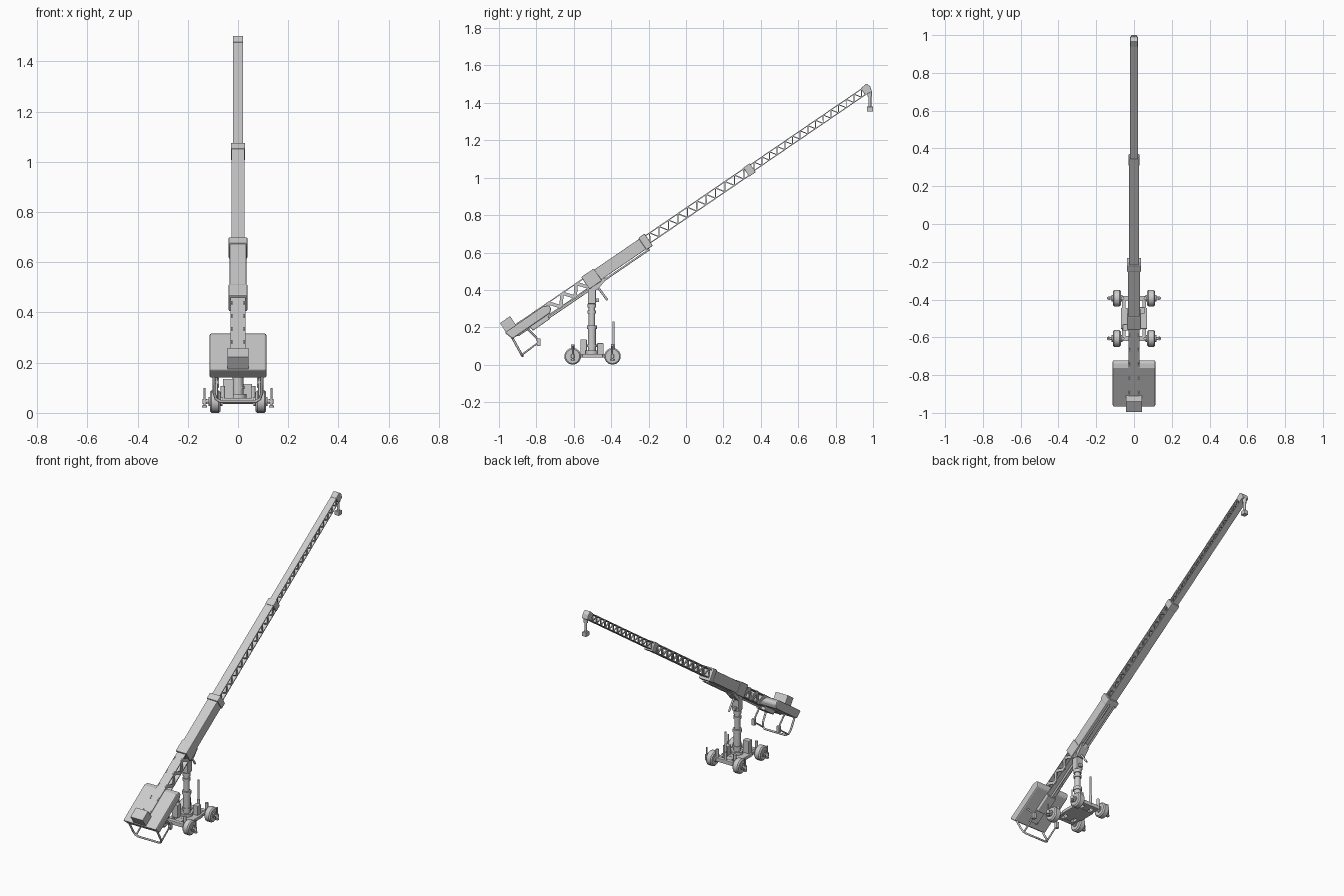
import bpy, bmesh, math
from mathutils import Matrix, Vector

if "Cube" in bpy.data.objects:
    bpy.data.objects.remove(bpy.data.objects["Cube"])

# Boom frame: local y runs along the boom, local z is its upper normal
BOOM = Matrix.Translation((0, -0.5, 0.46)) @ Matrix.Rotation(math.radians(34.3), 4, 'X')
WORLD = Matrix.Identity(4)


def finish(name, bm, frame=WORLD, bevel=0, smooth=False):
    bmesh.ops.recalc_face_normals(bm, faces=bm.faces)
    me = bpy.data.meshes.new(name)
    bm.to_mesh(me)
    bm.free()
    ob = bpy.data.objects.new(name, me)
    bpy.context.collection.objects.link(ob)
    ob.matrix_world = frame
    if bevel:
        mod = ob.modifiers.new("bevel", 'BEVEL')
        mod.width, mod.segments = bevel, 2
    if smooth:
        bpy.ops.object.select_all(action='DESELECT')
        ob.select_set(True)
        bpy.context.view_layer.objects.active = ob
        bpy.ops.object.shade_smooth_by_angle(angle=math.radians(35))
    return ob


def add_box(bm, x, y, z, rot=WORLD):
    size = [b - a for a, b in (x, y, z)]
    mid = [(a + b) / 2 for a, b in (x, y, z)]
    bmesh.ops.create_cube(bm, size=1, matrix=Matrix.Translation(mid) @ rot @ Matrix.Diagonal((*size, 1)))


def box(name, x, y, z, frame=WORLD, bevel=0):
    bm = bmesh.new()
    add_box(bm, x, y, z)
    return finish(name, bm, frame, bevel)


def add_rod(bm, p, q, r, r2=None, n=12):
    p, q = Vector(p), Vector(q)
    d = q - p
    m = Matrix.Translation((p + q) / 2) @ d.to_track_quat('Z', 'Y').to_matrix().to_4x4()
    bmesh.ops.create_cone(bm, cap_ends=True, segments=n, radius1=r, radius2=r2 or r, depth=d.length, matrix=m)


def rods(name, items, frame=WORLD, n=12):
    bm = bmesh.new()
    for p, q, r in items:
        add_rod(bm, p, q, r, n=n)
    return finish(name, bm, frame, smooth=True)


def prism(name, pts, hw, frame=WORLD, bevel=0):
    bm = bmesh.new()
    face = bm.faces.new([bm.verts.new((-hw, y, z)) for y, z in pts])
    ext = bmesh.ops.extrude_face_region(bm, geom=[face])
    bmesh.ops.translate(bm, vec=(2 * hw, 0, 0), verts=[v for v in ext['geom'] if isinstance(v, bmesh.types.BMVert)])
    return finish(name, bm, frame, bevel)


def tube(name, pts, r):
    cu = bpy.data.curves.new(name, 'CURVE')
    cu.dimensions, cu.bevel_depth, cu.bevel_resolution, cu.use_fill_caps = '3D', r, 2, True
    sp = cu.splines.new('POLY')
    sp.points.add(len(pts) - 1)
    for pt, co in zip(sp.points, pts):
        pt.co = (*co, 1)
    ob = bpy.data.objects.new(name, cu)
    bpy.context.collection.objects.link(ob)
    return ob


def truss(name, u0, u1, hw, w0, w1, bays, bar, t=0.006):
    """Solid top and bottom panels with zigzag lattice on both sides."""
    bm = bmesh.new()
    for z in ((w0, w0 + t), (w1 - t, w1)):
        add_box(bm, (-hw, hw), (u0, u1), z)
    step = (u1 - u0) / bays
    for side in (-1, 1):
        x = side * (hw - 0.004)
        for i in range(bays):
            for a, b in ((i, i + 0.5), (i + 1, i + 0.5)):
                p, q = Vector((u0 + a * step, w0 + t / 2)), Vector((u0 + b * step, w1 - t / 2))
                c, d = (p + q) / 2, q - p
                rot = Matrix.Rotation(math.atan2(d.y, d.x), 4, 'X')
                add_box(bm, (x - 0.003, x + 0.003), (c.x - d.length / 2, c.x + d.length / 2),
                        (c.y - bar / 2, c.y + bar / 2), rot)
    return finish(name, bm, BOOM)


# Telescoping boom sections and collars
truss("rear_boom_truss", -0.50, -0.04, 0.029, -0.032, 0.031, 5, 0.018)
box("main_boom_box", (-0.033, 0.033), (0.03, 0.34), (-0.031, 0.035), BOOM, 0.003)
box("pivot_collar", (-0.037, 0.037), (-0.045, 0.036), (-0.037, 0.041), BOOM, 0.004)
box("front_collar", (-0.038, 0.038), (0.325, 0.366), (-0.036, 0.042), BOOM, 0.005)
truss("middle_boom_truss", 0.36, 1.03, 0.026, -0.019, 0.033, 11, 0.006)
box("middle_collar", (-0.028, 0.028), (1.0, 1.042), (-0.021, 0.036), BOOM, 0.003)
truss("outer_boom_truss", 1.04, 1.785, 0.02, -0.012, 0.03, 15, 0.005, 0.005)
rods("boom_under_rail", [((x, 0.03, -0.042), (x, 0.34, -0.042), 0.005) for x in (-0.018, 0.018)]
     + [((0, -0.40, -0.04), (0, -0.04, -0.04), 0.006)], BOOM)

# Tip head and hanging camera arm
prism("boom_tip_head", [(0.935, 1.478), (0.965, 1.503), (0.985, 1.488), (0.994, 1.462), (0.985, 1.455), (0.955, 1.445)],
      0.02, bevel=0.003)
rods("hanging_arm", [((0, 0.983, 1.375), (0, 0.983, 1.47), 0.008), ((0, 0.983, 1.435), (0, 0.983, 1.46), 0.012)])
box("hanging_mount", (-0.015, 0.015), (0.967, 1.0), (1.354, 1.38), bevel=0.003)

# Counterweight housing with chamfered underside
prism("counterweight_housing", [(-0.55, 0.026), (-0.535, -0.025), (-0.29, -0.025), (-0.272, -0.006),
                                (-0.272, 0.012), (-0.30, 0.027)], 0.113, BOOM, 0.007)
box("counterweight_top_box", (-0.042, 0.042), (-0.543, -0.477), (0.024, 0.083), BOOM, 0.001)
box("housing_under_block", (-0.03, 0.03), (-0.42, -0.31), (-0.05, -0.02), BOOM, 0.004)

# Rear handle loop, side struts and grips
tube("rear_handle", [(-0.096, -0.935, 0.155), (-0.095, -0.893, 0.08), (-0.088, -0.88, 0.056), (-0.072, -0.874, 0.046),
                     (0.072, -0.874, 0.046), (0.088, -0.88, 0.056), (0.095, -0.893, 0.08), (0.096, -0.935, 0.155)], 0.006)
for side, s in (("left", -1), ("right", 1)):
    tube(side + "_handle_strut", [(s * 0.085, -0.878, 0.053), (s * 0.085, -0.79, 0.118),
                                  (s * 0.085, -0.80, 0.145), (s * 0.085, -0.845, 0.19)], 0.005)
    box(side + "_grip", (s * 0.085 - 0.01, s * 0.085 + 0.01), (-0.797, -0.778), (0.10, 0.14), bevel=0.003)

# Telescoping column with collars
bm = bmesh.new()
y = -0.503
for z0, z1, r in ((0.05, 0.075, 0.034), (0.07, 0.20, 0.021), (0.095, 0.108, 0.026), (0.19, 0.21, 0.026),
                  (0.20, 0.34, 0.017), (0.275, 0.29, 0.023), (0.305, 0.325, 0.023)):
    add_rod(bm, (0, y, z0), (0, y, z1), r, n=16)
finish("column", bm, smooth=True)

# Pan head, tilt yoke and lever
box("pan_head", (-0.022, 0.022), (-0.524, -0.482), (0.325, 0.42), bevel=0.004)
prism("tilt_yoke", [(-0.525, 0.40), (-0.475, 0.40), (-0.435, 0.445), (-0.43, 0.475), (-0.50, 0.44)], 0.026)
rods("tilt_lever", [((0, -0.475, 0.42), (0, -0.42, 0.345), 0.006), ((-0.03, -0.49, 0.42), (0.03, -0.49, 0.42), 0.012)])
box("head_control", (-0.012, 0.012), (-0.482, -0.465), (0.335, 0.355), bevel=0.002)

# Wheeled dolly platform
box("dolly_platform", (-0.07, 0.07), (-0.555, -0.445), (0.038, 0.058), bevel=0.003)
bm = bmesh.new()
for s in (-1, 1):
    add_box(bm, (s * 0.055 - 0.009, s * 0.055 + 0.009), (-0.61, -0.39), (0.04, 0.056))
    add_box(bm, (-0.012 + s * 0.01, 0.012 + s * 0.01), (-0.61, -0.39), (0.04, 0.056))
finish("dolly_frame_bars", bm)
box("battery_box", (-0.06, -0.018), (-0.565, -0.53), (0.055, 0.135), bevel=0.003)
box("control_box", (0.022, 0.056), (-0.475, -0.44), (0.055, 0.115), bevel=0.003)
rods("steering_pole", [((0, -0.388, 0.05), (0, -0.388, 0.232), 0.006), ((0, -0.388, 0.05), (0, -0.388, 0.11), 0.009)])

# Axles, wheels, hubs and levelling screws
for end, wy in (("front", -0.606), ("rear", -0.393)):
    rods(end + "_axle", [((-0.132, wy, 0.046), (0.132, wy, 0.046), 0.008)])
    box(end + "_axle_beam", (-0.062, 0.062), (wy - 0.013, wy + 0.013), (0.036, 0.06), bevel=0.003)
    for side, s in (("left", -1), ("right", 1)):
        bm = bmesh.new()
        for a, b, r, r2 in ((0.07, 0.077, 0.038, 0.045), (0.077, 0.105, 0.045, 0.045), (0.105, 0.112, 0.045, 0.038),
                            (0.062, 0.118, 0.018, 0.018)):
            add_rod(bm, (s * a, wy, 0.045), (s * b, wy, 0.045), r, r2, n=14)
        finish(f"{end}_{side}_wheel", bm, smooth=True)
        rods(f"{end}_{side}_levelling_screw", [((s * 0.133, wy, 0.022), (s * 0.133, wy, 0.1), 0.004),
             ((s * 0.133, wy, 0.022), (s * 0.133, wy, 0.03), 0.010), ((s * 0.133, wy, 0.036), (s * 0.133, wy, 0.056), 0.009)])
        rods(f"{end}_{side}_steering_pin", [((s * 0.06, wy, 0.04), (s * 0.06, wy, 0.108), 0.009)])
